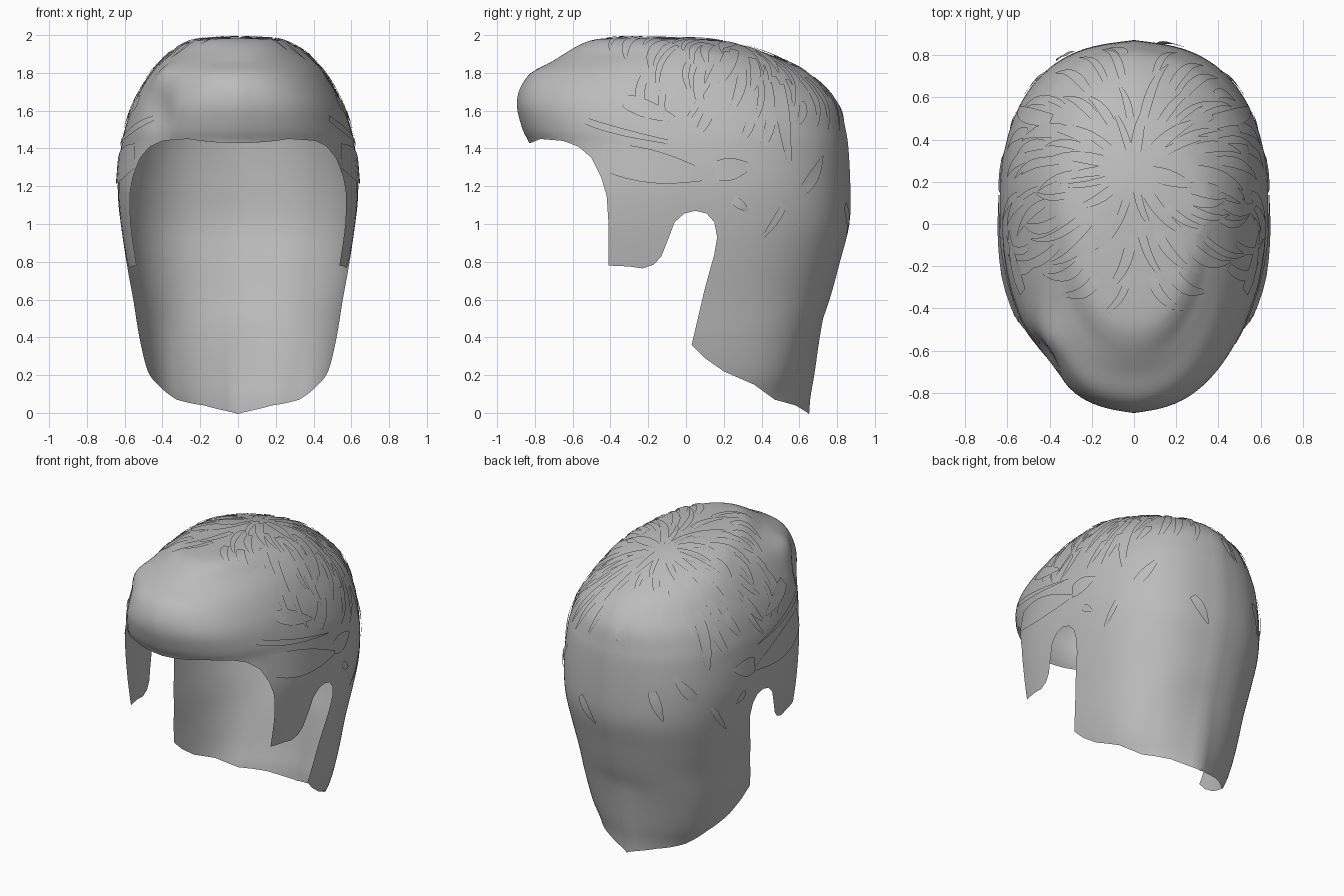
import bpy, bmesh, math, random
from mathutils import Vector
from mathutils.bvhtree import BVHTree
from mathutils.geometry import intersect_point_line

if "Cube" in bpy.data.objects:
    bpy.data.objects.remove(bpy.data.objects["Cube"])

random.seed(4)
grey = bpy.data.materials.new("hair grey")
grey.diffuse_color = (0.5, 0.5, 0.5, 1)
grey.use_nodes = True
grey.node_tree.nodes["Principled BSDF"].inputs["Base Color"].default_value = grey.diffuse_color

# Horizontal sections: height, half width, front y, back y, front and back roundness
SECTIONS = [
    (-0.06, 0.38, -0.75, 0.535, 2.6, 3.0), (0.07, 0.42, -0.76, 0.565, 2.6, 3.0),
    (0.20, 0.475, -0.78, 0.61, 2.5, 2.9), (0.40, 0.522, -0.80, 0.675, 2.5, 2.7),
    (0.60, 0.555, -0.81, 0.745, 2.5, 2.5), (0.80, 0.592, -0.82, 0.80, 2.5, 2.5),
    (1.00, 0.622, -0.82, 0.85, 2.5, 2.5), (1.20, 0.637, -0.82, 0.855, 2.4, 2.45),
    (1.40, 0.62, -0.81, 0.845, 2.3, 2.4), (1.50, 0.60, -0.85, 0.83, 2.35, 2.35),
    (1.62, 0.56, -0.88, 0.80, 2.4, 2.25), (1.72, 0.51, -0.865, 0.73, 2.35, 2.1),
    (1.80, 0.46, -0.815, 0.64, 2.25, 1.95), (1.86, 0.41, -0.71, 0.53, 2.15, 1.9),
    (1.91, 0.355, -0.63, 0.41, 2.0, 1.85), (1.95, 0.29, -0.56, 0.28, 2.0, 1.85),
    (1.975, 0.22, -0.49, 0.14, 2.0, 2.0), (1.985, 0.12, -0.40, -0.06, 2.0, 2.0),
    (1.988, 0.02, -0.28, -0.20, 2.0, 2.0)]

# Side outline (y, z) of the face, ear and neck opening
OPENING = [
    (-1.2, 1.43), (-0.82, 1.43), (-0.77, 1.45), (-0.65, 1.44), (-0.57, 1.41),
    (-0.50, 1.35), (-0.45, 1.25), (-0.42, 1.15), (-0.41, 1.0), (-0.41, 0.78),
    (-0.30, 0.775), (-0.23, 0.765), (-0.17, 0.785), (-0.13, 0.83), (-0.09, 0.93),
    (-0.06, 1.01), (-0.01, 1.055), (0.05, 1.07), (0.11, 1.055), (0.15, 1.01),
    (0.165, 0.93), (0.15, 0.84), (0.10, 0.66), (0.03, 0.36), (0.10, 0.29),
    (0.20, 0.22), (0.36, 0.15), (0.47, 0.07), (0.58, 0.04), (0.645, 0.0),
    (0.9, -0.3), (-1.2, -0.3)]


def catmull(p0, p1, p2, p3, t):
    return [0.5 * (2*b + (c - a)*t + (2*a - 5*b + 4*c - d)*t*t + (3*b - a - 3*c + d)*t**3)
            for a, b, c, d in zip(p0, p1, p2, p3)]


def in_opening(y, z):
    inside = False
    for (y1, z1), (y2, z2) in zip(OPENING, OPENING[1:] + OPENING[:1]):
        if (z1 > z) != (z2 > z) and y < y1 + (z - z1) / (z2 - z1) * (y2 - y1):
            inside = not inside
    return inside


def finish(bm, name):
    mesh = bpy.data.meshes.new(name)
    bm.to_mesh(mesh)
    bm.free()
    mesh.materials.append(grey)
    ob = bpy.data.objects.new(name, mesh)
    bpy.context.collection.objects.link(ob)
    for p in mesh.polygons:
        p.use_smooth = True
    return ob


# Loft the full head form
N, SUB, MID = 112, 4, 0.05
rows = []
last = len(SECTIONS) - 1
for i in range(last):
    quad = [SECTIONS[min(max(i + k, 0), last)] for k in (-1, 0, 1, 2)]
    rows += [catmull(*quad, s / SUB) for s in range(SUB)]
rows.append(SECTIONS[-1])

bm = bmesh.new()
rings = []
for z, w, f, b, ef, eb in rows:
    mid = MID if z < 1.9 else MID + ((f + b) / 2 - MID) * min(1, (z - 1.9) / 0.07)
    ridge = 0.015 * min(1, max(0, (1.85 - z) / 0.15))
    keel = 0.09 * min(1, max(0, (0.5 - z) / 0.5))
    lean = math.exp(-((z - 1.83) / 0.1) ** 2)
    ring = []
    for k in range(N):
        a = 2 * math.pi * k / N
        c, s = math.cos(a), math.sin(a)
        # the combed volume is fuller on the left than on the right
        e = (eb if s > 0 else ef) + lean * (0.2 if c < 0 else -0.08) * min(1, abs(c) * 4)
        x = w * math.copysign(abs(c) ** (2 / e), c)
        y = mid + (b - mid if s > 0 else mid - f) * math.copysign(abs(s) ** (2 / e), s)
        # pointed ridge down the middle of the front and back, wider at the nape
        y += math.copysign(ridge, s) * math.exp(-abs(x) / 0.1) * abs(s)
        if s > 0:
            y += keel * max(0, 1 - abs(x) / 0.32)
        # swept lobe and dent at the left of the fringe
        lump = 0.015 * math.exp(-((x + 0.40)**2 + (y + 0.52)**2 + (z - 1.78)**2) / 0.012)
        lump -= 0.035 * math.exp(-((x + 0.45)**2 + (y + 0.65)**2 + (z - 1.6)**2) / 0.016)
        ring.append(bm.verts.new((x - lump, y - lump, z + max(0, lump))))
    rings.append(ring)
for r1, r2 in zip(rings, rings[1:]):
    for k in range(N):
        j = (k + 1) % N
        bm.faces.new((r1[k], r1[j], r2[j], r2[k]))
bm.faces.new(rings[-1])
bm.normal_update()
surface = BVHTree.FromBMesh(bm)

# Cut the opening along its outline
for (y1, z1), (y2, z2) in zip(OPENING[:-2], OPENING[1:-1]):
    p, q = Vector((0, y1, z1)), Vector((0, y2, z2))
    near = []
    for face in bm.faces:
        m = face.calc_center_median()
        m.x = 0
        hit, t = intersect_point_line(m, p, q)
        if (m - p.lerp(q, min(max(t, 0), 1))).length < 0.07:
            near.append(face)
    geom = set(near)
    for face in near:
        geom.update(face.edges)
        geom.update(face.verts)
    bmesh.ops.bisect_plane(bm, geom=list(geom), dist=1e-5, plane_co=p,
                           plane_no=Vector((0, z2 - z1, y1 - y2)))
cut = [f for f in bm.faces if in_opening(*f.calc_center_median().yz)]
bmesh.ops.delete(bm, geom=cut, context='FACES')
finish(bm, "hair_shell")


def add_lock(bm, path, width, lift=0.008):
    """Tapered strip lying on the shell; path holds (point, normal) pairs."""
    pairs = []
    n = len(path) - 1
    for i, (p, nor) in enumerate(path):
        along = path[min(i + 1, n)][0] - path[max(i - 1, 0)][0]
        side = along.cross(nor).normalized()
        t = i / n
        half = width * (0.15 + 0.85 * math.sin(math.pi * (0.25 + 0.75 * t)))
        base = p + nor * (lift * (0.6 + 0.4 * math.sin(math.pi * t)))
        pairs.append((bm.verts.new(base - side * half), bm.verts.new(base + side * half)))
    for (a, b), (c, d) in zip(pairs, pairs[1:]):
        bm.faces.new((a, b, d, c))


# Combed locks fanning out from the crown
CENTRE = Vector((0, 0.1, 1.2))
POLE = Vector((0, 0.2, 0.98)).normalized()
FWD = Vector((0, -POLE.z, POLE.y))
bm = bmesh.new()
for start, count in [(0.10, 14), (0.34, 24), (0.60, 28), (0.85, 26)]:
    for k in range(count):
        az = 2 * math.pi * (k + random.uniform(0.1, 0.9)) / count
        front = math.cos(az)
        limit = 0.85 if front > 0.7 else 1.0 if front < -0.7 else 1.25
        p0 = start + random.uniform(-0.06, 0.06)
        p1 = min(p0 + random.uniform(0.28, 0.48), limit)
        if p1 - p0 < 0.14:
            continue
        swirl = math.copysign(0.22, math.sin(az)) * (1 if front > 0.3 else -0.5)
        path = []
        for s in range(9):
            phi = p0 + (p1 - p0) * s / 8
            a = az + swirl * (s / 8) ** 2
            d = POLE * math.cos(phi) + math.sin(phi) * (
                Vector((1, 0, 0)) * math.sin(a) + FWD * math.cos(a))
            hit, nor, *_ = surface.ray_cast(CENTRE, d)
            path.append((hit, nor))
        add_lock(bm, path, random.uniform(0.016, 0.032))
finish(bm, "crown_locks")

# Loose locks on both sides: (y, z) start, bend, end, half width
SIDE_LOCKS = [
    ((-0.45, 1.36), (-0.15, 1.29), (0.15, 1.25), 0.09), ((0.15, 1.28), (0.25, 1.29), (0.35, 1.31), 0.06),
    ((0.49, 1.74), (0.51, 1.55), (0.55, 1.28), 0.04), ((0.62, 1.18), (0.68, 1.25), (0.72, 1.36), 0.035),
    ((0.52, 1.10), (0.47, 1.01), (0.39, 0.91), 0.02), ((0.25, 1.13), (0.29, 1.10), (0.33, 1.07), 0.025),
    ((-0.32, 1.65), (-0.20, 1.60), (-0.03, 1.54), 0.05), ((-0.56, 1.56), (-0.40, 1.48), (0.10, 1.40), 0.02)]
bm = bmesh.new()
for side in (-1, 1):
    for a, b, c, width in SIDE_LOCKS:
        path = []
        for s in range(9):
            t = s / 8
            y, z = [(1-t)**2 * u + 2*t*(1-t) * v + t*t * w for u, v, w in zip(a, b, c)]
            hit, nor, *_ = surface.ray_cast(Vector((side * 2, y, z)), Vector((-side, 0, 0)))
            path.append((hit, nor))
        add_lock(bm, path, width, 0.01)
finish(bm, "side_locks")

# Small flicks on the back: (x, z) start and end
bm = bmesh.new()
for a, b in [((0.22, 1.10), (0.10, 0.94)), ((-0.30, 1.25), (-0.36, 1.05))]:
    path = []
    for s in range(7):
        x, z = [u + (v - u) * s / 6 for u, v in zip(a, b)]
        hit, nor, *_ = surface.ray_cast(Vector((x, 2, z)), Vector((0, -1, 0)))
        path.append((hit, nor))
    add_lock(bm, path, 0.035, 0.015)
finish(bm, "back_flicks")
